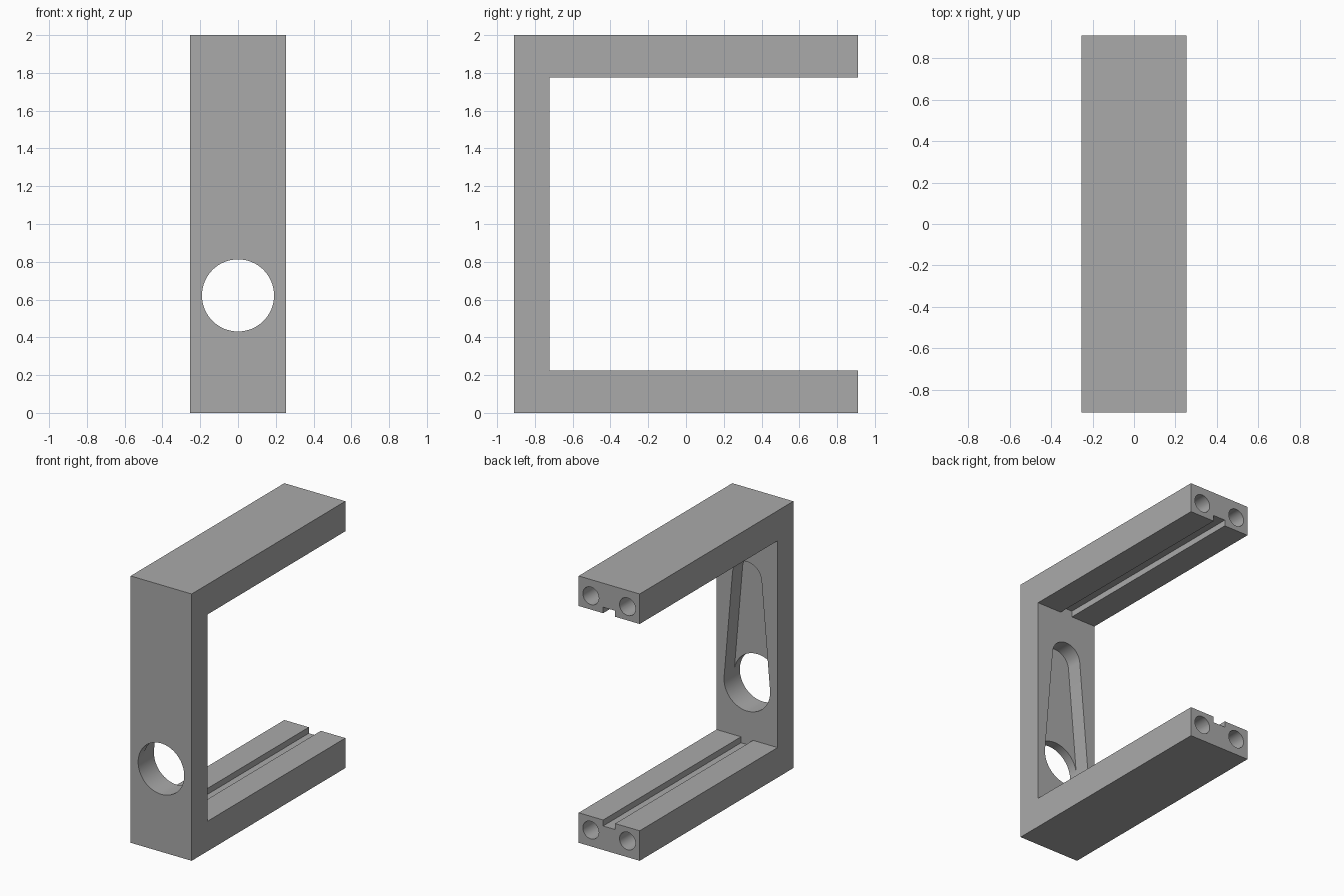
import bpy, bmesh, math
from mathutils import Vector
from mathutils.geometry import convex_hull_2d

if "Cube" in bpy.data.objects:
    bpy.data.objects.remove(bpy.data.objects["Cube"], do_unlink=True)

HALF_W, HALF_L, HEIGHT = 0.253, 0.91, 2.0
ARM, WALL = 0.225, 0.187
INNER = -HALF_L + WALL            # inner face of the upright

grey = bpy.data.materials.new("plain grey")
grey.use_nodes = True
grey.diffuse_color = (0.4, 0.4, 0.4, 1)
grey.node_tree.nodes["Principled BSDF"].inputs["Base Color"].default_value = (0.4, 0.4, 0.4, 1)


def prism(name, outline, axis, start, end):
    """Extrude an outline of (across, z) points along x or y."""
    def place(p, d):
        return (d, p[0], p[1]) if axis == "x" else (p[0], d, p[1])
    bm = bmesh.new()
    face = bm.faces.new([bm.verts.new(place(p, start)) for p in outline])
    extruded = bmesh.ops.extrude_face_region(bm, geom=[face])["geom"]
    shift = Vector(place((0, 0), end - start))
    bmesh.ops.translate(bm, vec=shift, verts=[v for v in extruded if isinstance(v, bmesh.types.BMVert)])
    bmesh.ops.recalc_face_normals(bm, faces=bm.faces)
    mesh = bpy.data.meshes.new(name)
    bm.to_mesh(mesh)
    bm.free()
    mesh.materials.append(grey)
    obj = bpy.data.objects.new(name, mesh)
    bpy.context.collection.objects.link(obj)
    return obj


def circle(x, z, r, n=64):
    return [(x + r * math.cos(math.tau * i / n), z + r * math.sin(math.tau * i / n)) for i in range(n)]


def rectangle(x0, x1, z0, z1):
    return [(x0, z0), (x1, z0), (x1, z1), (x0, z1)]


# C-shaped body: upright with two arms
frame = prism("c_frame", [(-HALF_L, 0), (HALF_L, 0), (HALF_L, ARM), (INNER, ARM),
                          (INNER, HEIGHT - ARM), (HALF_L, HEIGHT - ARM),
                          (HALF_L, HEIGHT), (-HALF_L, HEIGHT)], "x", -HALF_W, HALF_W)

# Tapered pocket behind the upright, and the round hole through it
big = circle(0, 0.622, 0.191)
points = big + circle(0, 1.43, 0.121)
pocket = [points[i] for i in convex_hull_2d(points)]
cutters = [prism("pocket_cutter", pocket, "y", INNER - 0.12, INNER + 0.1),
           prism("hole_cutter", big, "y", -HALF_L - 0.1, INNER + 0.1)]

# Each arm: a groove on the inner face and two blind holes in the end
for side in ("lower", "upper"):
    def level(z):
        return z if side == "lower" else HEIGHT - z
    cutters.append(prism(side + "_groove_cutter",
                         rectangle(-0.05, 0.05, level(ARM - 0.045), level(ARM + 0.1)),
                         "y", INNER, HALF_L + 0.1))
    for x in (-0.152, 0.152):
        cutters.append(prism(side + "_end_hole_cutter", circle(x, level(0.122), 0.066, 40),
                             "y", HALF_L - 0.45, HALF_L + 0.1))

# Cut everything out of the body
bpy.ops.object.select_all(action="DESELECT")
bpy.context.view_layer.objects.active = frame
frame.select_set(True)
for cutter in cutters:
    cutter.hide_render = True
    mod = frame.modifiers.new(cutter.name, "BOOLEAN")
    mod.operation = "DIFFERENCE"
    mod.solver = "EXACT"
    mod.object = cutter
    bpy.ops.object.modifier_apply(modifier=mod.name)
    bpy.data.objects.remove(cutter, do_unlink=True)

bpy.ops.object.shade_smooth_by_angle(angle=math.radians(30))
